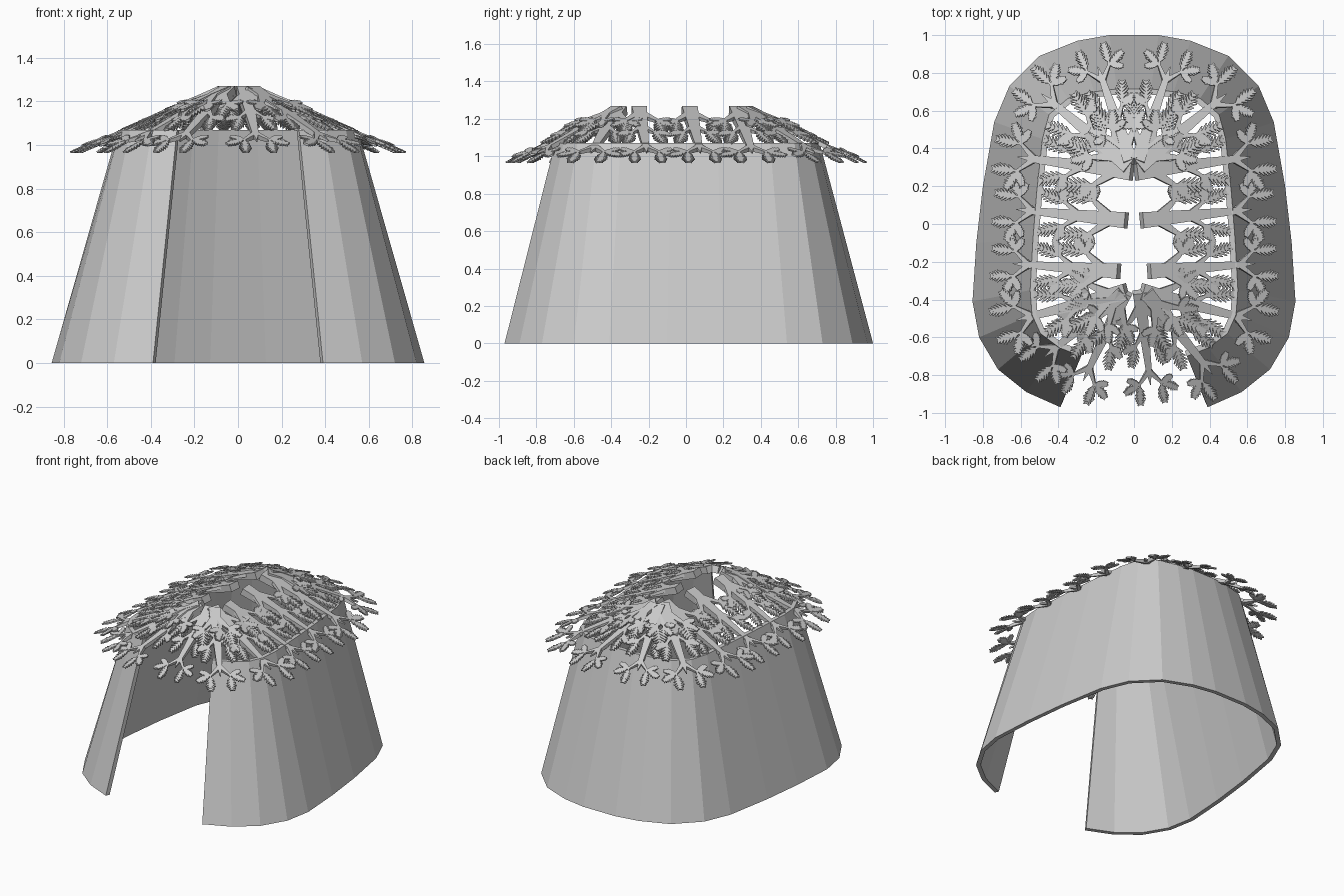
import bpy, bmesh, math
from mathutils import Vector, Matrix

if "Cube" in bpy.data.objects:
    bpy.data.objects.remove(bpy.data.objects["Cube"])


def make_object(name, bm):
    bmesh.ops.recalc_face_normals(bm, faces=bm.faces)
    mesh = bpy.data.meshes.new(name)
    bm.to_mesh(mesh)
    bm.free()
    obj = bpy.data.objects.new(name, mesh)
    bpy.context.collection.objects.link(obj)
    return obj


# --- Tapered wall, open at the front ---
BASE = [(.39, -.97), (.57, -.89), (.72, -.77), (.82, -.60), (.855, -.41), (.835, -.1),
        (.80, .2), (.74, .54), (.66, .73), (.50, .89), (.30, .97), (.13, 1.0)]
TOP = [(.28, -.70), (.395, -.655), (.495, -.58), (.54, -.48), (.55, -.35), (.535, -.08),
       (.515, .17), (.485, .45), (.45, .58), (.35, .665), (.21, .70), (.09, .715)]
WALL_TOP, WALL_THICK = 1.07, .03


def full(half):
    return [Vector(p) for p in half] + [Vector((-x, y)) for x, y in reversed(half)]


def inset(path, d):
    out = []
    for i, p in enumerate(path):
        t = (path[min(i + 1, len(path) - 1)] - path[max(i - 1, 0)]).normalized()
        out.append(p + Vector((-t.y, t.x)) * d)
    return out


bm = bmesh.new()
base, top = full(BASE), full(TOP)
rings = []
for path, z in ((base, 0), (top, WALL_TOP), (inset(top, WALL_THICK), WALL_TOP),
                (inset(base, WALL_THICK), 0)):
    rings.append([bm.verts.new((p.x, p.y, z)) for p in path])
for k in range(4):
    a, b = rings[k], rings[(k + 1) % 4]
    for i in range(len(a) - 1):
        bm.faces.new((a[i], a[i + 1], b[i + 1], b[i]))
for end in (0, -1):
    bm.faces.new([r[end] for r in rings])
make_object("tapered_wall", bm)


# --- Fern-like roof branches, drawn flat along +x and then tilted ---
def bar(bm, p, q, w0, w1, t0, t1):
    """Tapered beam from p to q; widths w, thicknesses t, top face at z = 0."""
    d = (q - p).normalized()
    n = Vector((-d.y, d.x))
    ends = []
    for c, w, t in ((p, w0, t0), (q, w1, t1)):
        l, r = c + n * w / 2, c - n * w / 2
        ends.append([bm.verts.new((v.x, v.y, z)) for v, z in
                     ((l, 0), (r, 0), (r, -t), (l, -t))])
    a, b = ends
    for i in range(4):
        j = (i + 1) % 4
        bm.faces.new((a[i], a[j], b[j], b[i]))
    bm.faces.new(a)
    bm.faces.new(b[::-1])


def polar(angle, r):
    return Vector((math.cos(math.radians(angle)), math.sin(math.radians(angle)))) * r


def fernlet(bm, p, angle, length, pairs=6):
    """Feathered leaflet: a midrib with pointed barbs on both sides."""
    bar(bm, p, p + polar(angle, length), .014, .005, .014, .01)
    for i in range(pairs):
        f = .2 + .7 * i / (pairs - 1)
        barb = length * .36 * (1 - .6 * abs(f - .45) / .55)
        root = p + polar(angle, length * f)
        for s in (-1, 1):
            bar(bm, root, root + polar(angle + s * 48, barb), .017, .005, .012, .008)


def branch(bm, s, start, angle, length, width, leaves):
    """Side branch on side s, ending in several leaflets."""
    p = Vector((start, 0))
    q = p + polar(s * angle, length)
    bar(bm, p, q, width, width * .5, .028, .016)
    for turn, size in leaves:
        fernlet(bm, q, s * (angle + turn), size)


def frond(bm):
    stem = .5
    bar(bm, Vector((0, 0)), Vector((stem, 0)), .085, .036, .05, .022)
    bar(bm, Vector((stem - .01, 0)), Vector((stem + .075, 0)), .036, .003, .02, .01)
    for s in (-1, 1):
        branch(bm, s, .07, 40, .13, .05, ((-30, .16), (8, .11), (55, .08)))
        branch(bm, s, .24, 38, .09, .036, ((-18, .15), (25, .10)))
        # forked tip
        branch(bm, s, stem - .01, 42, .10, .03, ((-38, .13), (22, .11), (72, .08)))


# base point, end of main stem
SIDE = [((.05, .02), (.55, .07)), ((.09, -.25), (.57, -.215)), ((.02, .275), (.54, .345)),
        ((.05, -.36), (.55, -.49)), ((.03, .31), (.43, .64)), ((.02, .34), (.17, .77))]
FRONT = [((.07, -.37), (.37, -.74)), ((.03, -.37), (.08, -.79)),
         ((-.05, -.37), (-.24, -.77)), ((-.06, -.37), (-.42, -.66))]
RIDGE_Z, DROP = 1.27, .30

fronds = FRONT + SIDE + [((-a, b), (-c, d)) for (a, b), (c, d) in SIDE]
for i, (a, b) in enumerate(fronds):
    a, b = Vector(a), Vector(b)
    run = b - a
    reach = run.length / .5 * .7            # plan length including the tip
    tilt = math.atan2(DROP, reach)
    bm = bmesh.new()
    frond(bm)
    k = run.length / .5
    m = (Matrix.Translation((a.x, a.y, RIDGE_Z))
         @ Matrix.Rotation(math.atan2(run.y, run.x), 4, 'Z')
         @ Matrix.Rotation(tilt, 4, 'Y')
         @ Matrix.Diagonal((k / math.cos(tilt), k, 1, 1)))
    bmesh.ops.transform(bm, matrix=m, verts=bm.verts)
    make_object(f"roof_frond_{i + 1}", bm)
